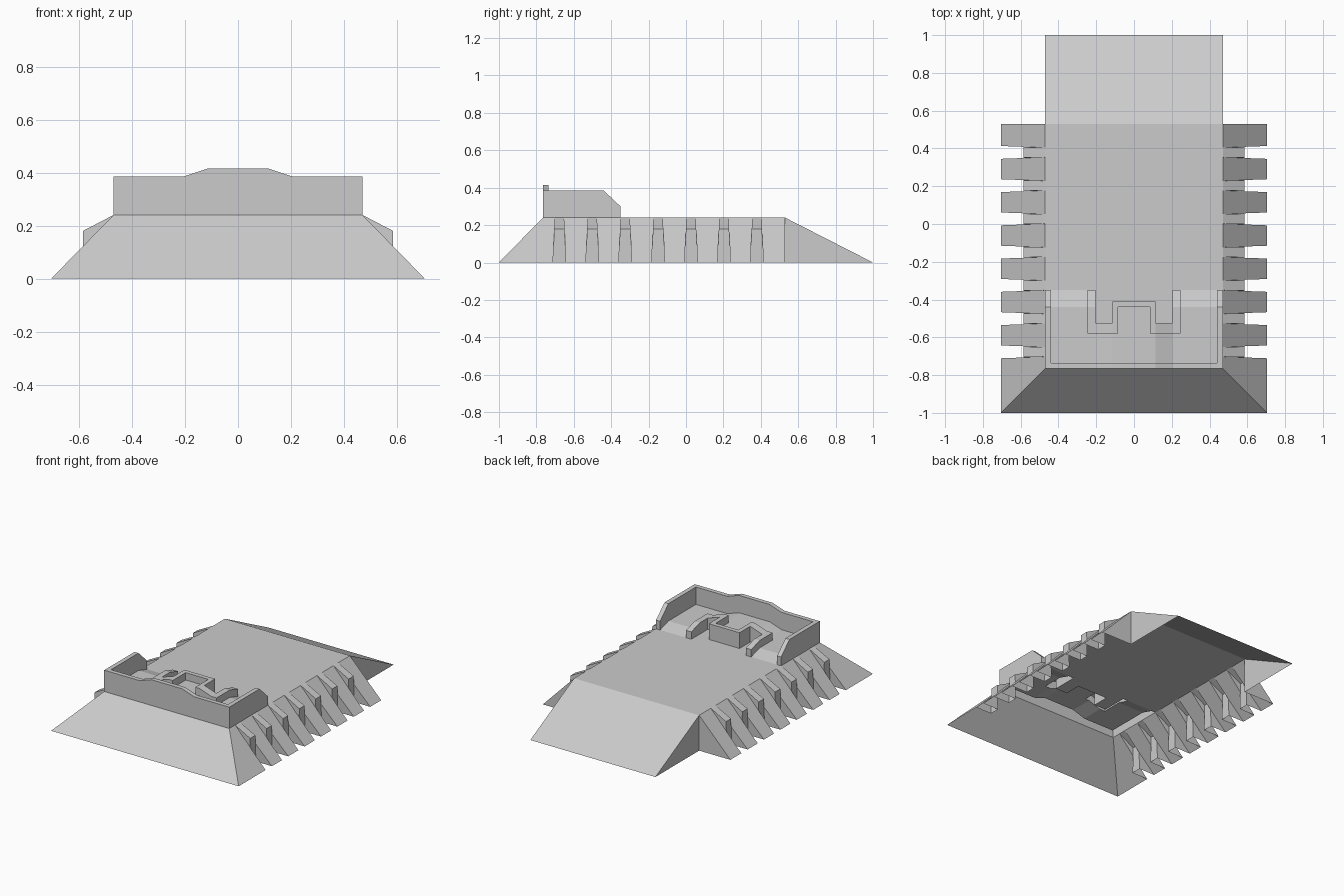
import bpy, bmesh
from mathutils import Vector

if "Cube" in bpy.data.objects:
    bpy.data.objects.remove(bpy.data.objects["Cube"])

DECK = 0.24          # deck height
HX, BX = 0.47, 0.705  # half width of deck / of base
YF, YB = -0.765, 0.53  # deck front / back


class Shell:
    """Collects flat faces, each oriented along an outward hint."""
    def __init__(self):
        self.bm = bmesh.new()

    def face(self, pts, out):
        clean = []
        for p in map(Vector, pts):
            if all((p - q).length > 1e-5 for q in clean):
                clean.append(p)
        if len(clean) < 3:
            return
        f = self.bm.faces.new([self.bm.verts.new(p) for p in clean])
        f.normal_update()
        if f.normal.dot(Vector(out)) < 0:
            f.normal_flip()

    def finish(self, name, mirror=False):
        bmesh.ops.remove_doubles(self.bm, verts=self.bm.verts, dist=1e-4)
        me = bpy.data.meshes.new(name)
        self.bm.to_mesh(me)
        self.bm.free()
        ob = bpy.data.objects.new(name, me)
        bpy.context.collection.objects.link(ob)
        if mirror:
            ob.modifiers.new("Mirror", 'MIRROR')
        return ob


def clamp(t):
    return max(0.0, min(1.0, t))


# Earth platform: main deck, front slope, rear ramp with its upright sides
s = Shell()
s.face([(-HX, -0.35, DECK), (HX, -0.35, DECK), (HX, YB, DECK), (-HX, YB, DECK)], (0, 0, 1))
s.face([(-BX, -1, 0), (BX, -1, 0), (HX, YF, DECK), (-HX, YF, DECK)], (0, -1, 1))
s.face([(-HX, YB, DECK), (HX, YB, DECK), (HX, 1, 0), (-HX, 1, 0)], (0, 1, 1))
for k in (-1, 1):
    s.face([(k*HX, YB, DECK), (k*HX, 1, 0), (k*HX, YB, 0)], (k, 0, 0))
s.finish("platform")

# Sloping buttresses with upright posts between them (right side, mirrored)
s = Shell()
PX, PZ = 0.585, 0.18                     # post face position and height
SZ = DECK * (BX - PX) / (BX - HX)        # slope height at the post face


def half(z):
    return 0.034 - 0.0085 * z / DECK


centres = [-0.677 + 0.176*i for i in range(7)]
for i in range(8):
    if i:
        c = centres[i - 1]
        a = [(HX, c + half(DECK), DECK), (PX, c + half(SZ), SZ), (BX, c + half(0), 0)]
    else:
        a = [(HX, YF, DECK), (BX, -1, 0)]
    if i < 7:
        c = centres[i]
        b = [(HX, c - half(DECK), DECK), (PX, c - half(SZ), SZ), (BX, c - half(0), 0)]
    else:
        b = [(HX, YB, DECK), (BX, YB, 0)]
    s.face(a + b[::-1], (1, 0, 1))
for c in centres:
    lo, hi = ([(HX, c + k*half(DECK), DECK), (PX, c + k*half(PZ), PZ),
               (PX, c + k*half(SZ), SZ), (PX, c + k*half(0), 0),
               (BX, c + k*half(0), 0)] for k in (-1, 1))
    s.face([lo[0], lo[1], hi[1], hi[0]], (1, 0, 1))
    s.face([lo[1], lo[3], hi[3], hi[1]], (1, 0, 0))
    for p, k in ((lo, -1), (hi, 1)):
        s.face([p[0], p[1], p[2]], (0, k, 0))
        s.face([p[2], p[3], p[4]], (0, -k, 0))
s.face([(HX, YB, DECK), (BX, YB, 0), (HX, YB, 0)], (0, 1, 0))
s.finish("buttresses", mirror=True)

# Parapet, inner wall and raised standing floor, as stepped cells on a plan grid
half_xs = [0.085, 0.115, 0.205, 0.245, 0.44, HX]
xs = [-x for x in reversed(half_xs)] + half_xs
ys = [YF, -0.735, -0.58, -0.525, -0.44, -0.41, -0.35]


def kind(x, y):
    x = abs(x)
    if x > 0.44 or y < -0.735:
        return 'parapet'
    if 0.205 < x < 0.245 and y > -0.58:
        return 'wall'
    if 0.085 < x < 0.205 and -0.58 < y < -0.525:
        return 'wall'
    if 0.085 < x < 0.115 and -0.58 < y < -0.41:
        return 'wall'
    if x < 0.115 and -0.44 < y < -0.41:
        return 'wall'
    if x < 0.205 and y > -0.525 and not (x < 0.085 and y < -0.44):
        return 'deck'
    return 'floor'


def height(i, j, x, y):
    if not (0 <= i < len(xs) - 1 and 0 <= j < len(ys) - 1):
        return DECK
    cx, cy = (xs[i] + xs[i+1]) / 2, (ys[j] + ys[j+1]) / 2
    what = kind(cx, cy)
    if what == 'deck':
        return DECK
    rise = 0.03 * clamp((0.205 - abs(x)) / 0.09)
    drop = clamp((y + 0.44) / 0.09) if abs(cx) > 0.2 else 0
    if what == 'parapet':
        return 0.385 + rise - 0.085 * drop
    return DECK + 0.027 * (1 - drop) + rise + (0.05 if what == 'wall' else 0)


s = Shell()
for i in range(len(xs) - 1):
    for j in range(len(ys) - 1):
        x0, x1, y0, y1 = xs[i], xs[i+1], ys[j], ys[j+1]
        s.face([(x, y, height(i, j, x, y)) for x, y in
                ((x0, y0), (x1, y0), (x1, y1), (x0, y1))], (0, 0, 1))
        # upright faces where this cell stands above a neighbour
        for di, dj, p, q in ((-1, 0, (x0, y0), (x0, y1)), (1, 0, (x1, y0), (x1, y1)),
                             (0, -1, (x0, y0), (x1, y0)), (0, 1, (x0, y1), (x1, y1))):
            hp, hq = height(i, j, *p), height(i, j, *q)
            lp, lq = height(i+di, j+dj, *p), height(i+di, j+dj, *q)
            if hp + hq > lp + lq + 1e-5:
                s.face([(*p, lp), (*q, lq), (*q, hq), (*p, hp)], (di, dj, 0))
ob = s.finish("parapet_and_standing_floor")
